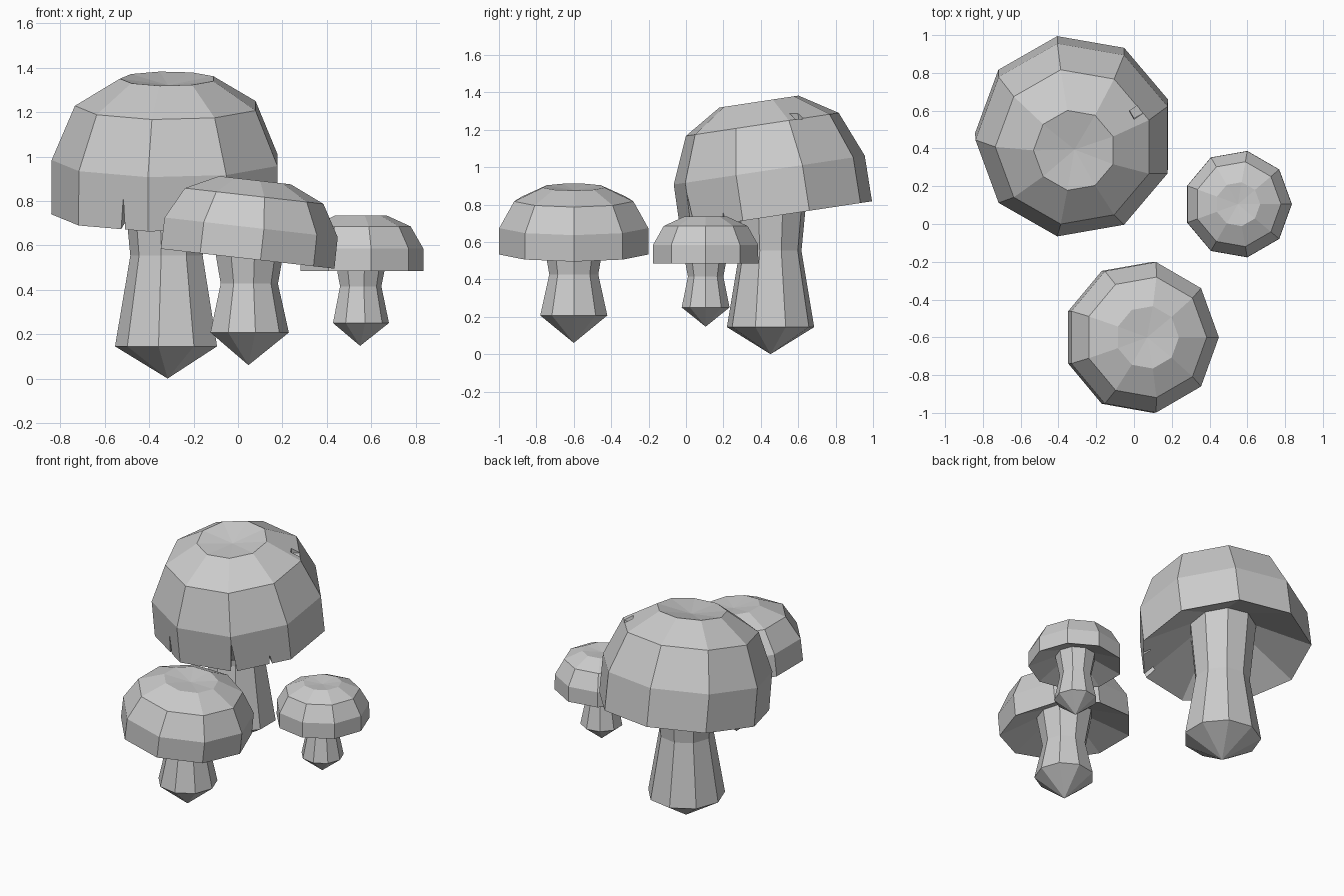
import bpy, bmesh
from math import radians, cos, sin
from mathutils import Matrix, Vector

if "Cube" in bpy.data.objects:
    bpy.data.objects.remove(bpy.data.objects["Cube"])

SIDES = 9


def lathe(name, profile, turn, matrix):
    """Closed nine-sided turned solid; profile runs from bottom pole to top pole."""
    bm = bmesh.new()
    rings = []
    for r, z in profile:
        n = SIDES if r else 1
        rings.append([bm.verts.new((r * cos(radians(turn + 360 * k / SIDES)),
                                    r * sin(radians(turn + 360 * k / SIDES)), z))
                      for k in range(n)])
    for a, b in zip(rings, rings[1:]):
        for k in range(SIDES):
            j = (k + 1) % SIDES
            quad = [a[k % len(a)], a[j % len(a)], b[j % len(b)], b[k % len(b)]]
            bm.faces.new(list(dict.fromkeys(quad)))
    bmesh.ops.recalc_face_normals(bm, faces=bm.faces)
    mesh = bpy.data.meshes.new(name)
    bm.to_mesh(mesh)
    bm.free()
    ob = bpy.data.objects.new(name, mesh)
    ob.matrix_world = matrix
    bpy.context.collection.objects.link(ob)
    return ob


# Cap profile: hollow underside, rim, two wall rings, crown ring, dimple
CAP = [(0, .12), (.286, 0), (.285, .1), (.228, .2), (.118, .25), (0, .238)]


def mushroom(name, foot, stem, turn, cap_at, cap_scale, tilt):
    lathe(name + "_stem", [(0, 0)] + stem + [(0, stem[-1][1])], turn,
          Matrix.Translation(foot))
    sr, sz = cap_scale
    return lathe(name + "_cap", [(r * sr, z * sz) for r, z in CAP], turn,
                 Matrix.Translation(cap_at) @ tilt)


big = mushroom("large", (-.317, .452, 0),
               [(.237, .145), (.168, .553), (.208, .96)], 20,
               (-.315, .482, .74), (1.84, 2.47), Matrix.Rotation(radians(8.6), 4, 'X'))
mushroom("medium", (.047, -.6, .06),
         [(.182, .147), (.133, .367), (.175, .6)], 0,
         (.031, -.6, .541), (1.42, 1.42), Matrix.Rotation(radians(6.5), 4, 'Y'))
mushroom("small", (.55, .105, .147),
         [(.13, .103), (.096, .268), (.13, .44)], 0,
         (.55, .105, .485), (1, 1), Matrix.Identity(4))

# Splits in the large rim and one chip near its crown: angle, radius, z, height, half width
bm = bmesh.new()
for ang, rad, z, h, w in [(246, .49, -.02, .16, .014), (300, .52, -.02, .21, .025),
                          (326, .49, -.02, .08, .014), (30, .375, .49, .07, .03)]:
    depth = .1 if z < 0 else .03
    m = (Matrix.Rotation(radians(ang), 4, 'Z') @ Matrix.Translation((rad, 0, z + h / 2))
         @ Matrix.Diagonal((depth, w, 1, 1)) @ Matrix.Rotation(radians(45), 4, 'Z'))
    bmesh.ops.create_cone(bm, cap_ends=True, segments=4, radius1=1.2,
                          radius2=.05 if z < 0 else 1.2, depth=h, matrix=m)
mesh = bpy.data.meshes.new("split_cutter")
bm.to_mesh(mesh)
bm.free()
cutter = bpy.data.objects.new("split_cutter", mesh)
cutter.matrix_world = big.matrix_world
cutter.hide_render = True
bpy.context.collection.objects.link(cutter)
mod = big.modifiers.new("splits", 'BOOLEAN')
mod.operation = 'DIFFERENCE'
mod.object = cutter
mod.solver = 'EXACT'
